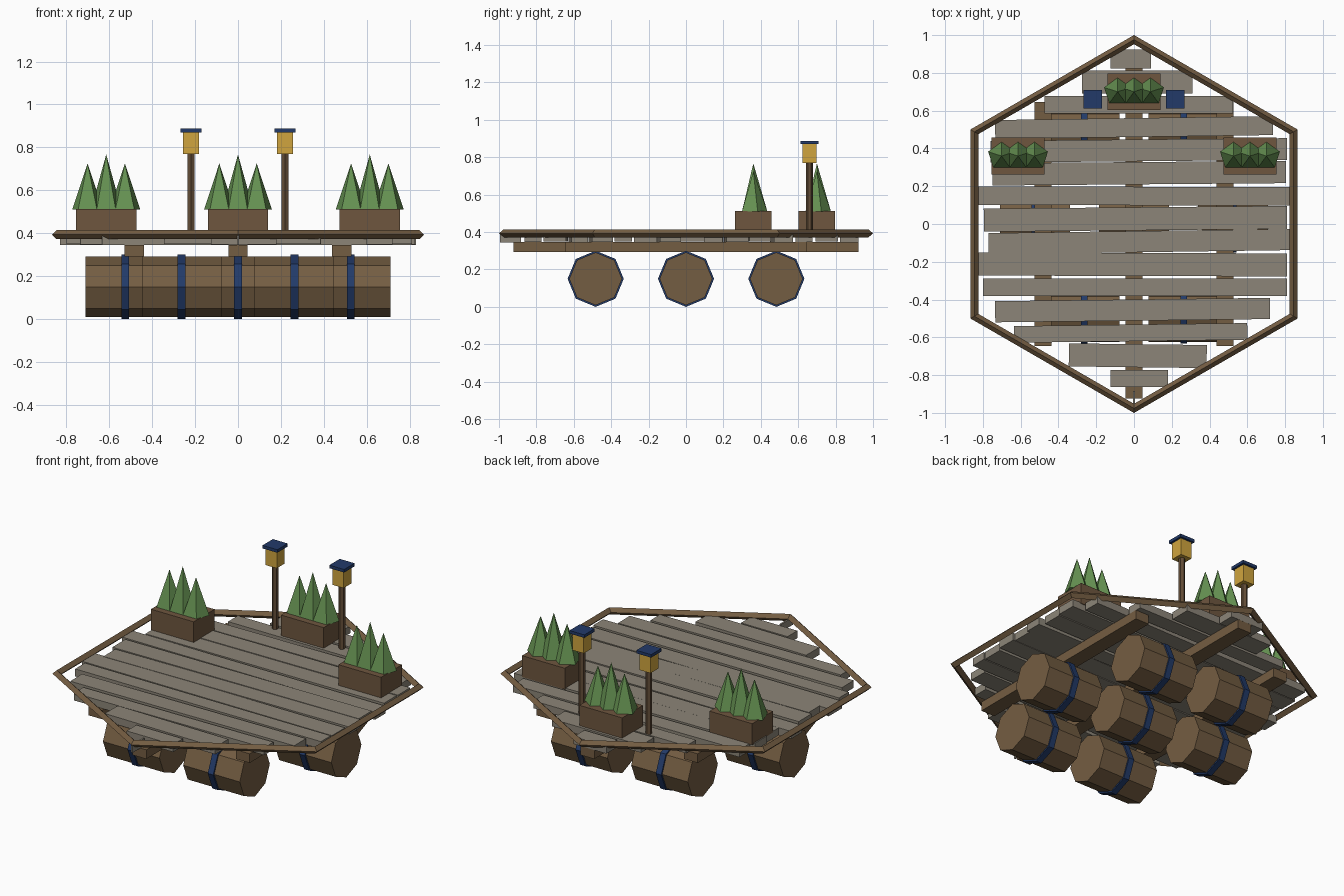
import bpy, bmesh, math
from mathutils import Matrix, Vector

if "Cube" in bpy.data.objects:
    bpy.data.objects.remove(bpy.data.objects["Cube"])


def material(name, r, g, b):
    m = bpy.data.materials.new(name)
    lin = lambda c: ((c / 255 + 0.055) / 1.055) ** 2.4
    m.diffuse_color = (lin(r), lin(g), lin(b), 1)
    m.use_nodes = True
    m.node_tree.nodes["Principled BSDF"].inputs["Base Color"].default_value = m.diffuse_color
    return m


DECK = material("weathered grey wood", 140, 133, 120)
WOOD = material("brown wood", 116, 93, 66)
PLANTER = material("planter brown", 110, 86, 63)
POST = material("post brown", 100, 78, 56)
NAVY = material("navy blue", 34, 58, 105)
GOLD = material("lantern gold", 208, 165, 62)
LEAF = material("leaf green", 102, 146, 82)


def finish(name, bm, mat):
    bmesh.ops.recalc_face_normals(bm, faces=bm.faces)
    me = bpy.data.meshes.new(name)
    bm.to_mesh(me)
    bm.free()
    ob = bpy.data.objects.new(name, me)
    me.materials.append(mat)
    bpy.context.collection.objects.link(ob)
    return ob


def box(name, loc, size, mat, rot_z=0.0, rot_x=0.0):
    bm = bmesh.new()
    bmesh.ops.create_cube(bm, size=1)
    bm.transform(Matrix.Translation(loc) @ Matrix.Rotation(rot_z, 4, 'Z')
                 @ Matrix.Rotation(rot_x, 4, 'X') @ Matrix.Diagonal((*size, 1)))
    return finish(name, bm, mat)


def cone(name, loc, r1, r2, depth, sides, mat, rot=Matrix()):
    bm = bmesh.new()
    bmesh.ops.create_cone(bm, cap_ends=True, segments=sides,
                          radius1=r1, radius2=r2, depth=depth)
    bm.transform(Matrix.Translation(loc) @ rot)
    return finish(name, bm, mat)


# seven floating barrels, each with a navy hoop, in rows of 2, 3, 2
LIE = Matrix.Rotation(math.pi / 2, 4, 'Y')
for y, xs in ((-0.483, (-0.263, 0.263)), (0, (-0.525, 0, 0.525)), (0.483, (-0.263, 0.263))):
    for x in xs:
        cone("barrel", (x, y, 0.15), 0.141, 0.141, 0.37, 8, WOOD, LIE)
        cone("barrel_hoop", (x, y, 0.15), 0.15, 0.15, 0.036, 8, NAVY, LIE)

# joists under the deck
for x, length in ((-0.483, 1.29), (0, 1.845), (0.483, 1.29)):
    box("joist", (x, 0, 0.319), (0.09, length, 0.054), WOOD)

# uneven deck planks from back to front: left end, right end, width, slope
PLANKS = ((-0.125, 0.09, 0.10, 0), (-0.275, 0.31, 0.122, 0),
          (-0.475, 0.525, 0.092, 0), (-0.735, 0.735, 0.10, 0.014),
          (-0.76, 0.81, 0.115, 0.009), (-0.75, 0.805, 0.118, 0.008),
          (-0.83, 0.83, 0.098, -0.003), (-0.795, 0.81, 0.122, 0.009),
          (-0.77, 0.825, 0.112, 0.014), (-0.83, 0.81, 0.122, -0.003),
          (-0.80, 0.81, 0.092, 0), (-0.735, 0.72, 0.112, 0.012),
          (-0.635, 0.60, 0.088, 0.013), (-0.345, 0.385, 0.122, -0.012),
          (-0.125, 0.18, 0.092, 0), (-0.005, 0.005, 0.112, 0))
for i, (x0, x1, w, slope) in enumerate(PLANKS):
    lift = 0.002 * ((i * 2) % 3 - 1)
    box("deck_plank", ((x0 + x1) / 2, 0.873 - 0.1208 * i, 0.369 + lift),
        (x1 - x0, w, 0.044), DECK, slope)

# hexagonal rim rail with a diamond section
bm = bmesh.new()
rings = []
for i in range(6):
    a = math.radians(90 + 60 * i)
    d = Vector((math.cos(a), math.sin(a), 0))
    rings.append([bm.verts.new(d * (0.976 + dr) + Vector((0, 0, 0.393 + dz)))
                  for dr, dz in ((0.0242, 0), (0, 0.021), (-0.0242, 0), (0, -0.021))])
for i in range(6):
    p, q = rings[i], rings[(i + 1) % 6]
    for j in range(4):
        k = (j + 1) % 4
        bm.faces.new((p[j], p[k], q[k], q[j]))
finish("rim_rail", bm, WOOD)

# planters with three five-sided shrubs each
for px, py in ((-0.614, 0.36), (0, 0.70), (0.614, 0.36)):
    box("planter", (px, py, 0.45), (0.28, 0.195, 0.126), PLANTER)
    for dx, h in ((-0.087, 0.215), (0, 0.257), (0.087, 0.215)):
        cone("shrub", (px + dx, py, 0.51 + h / 2), 0.075, 0, h, 5, LEAF)

# two lantern posts
for x in (-0.219, 0.219):
    cone("lantern_post", (x, 0.66, 0.58), 0.018, 0.018, 0.40, 6, POST)
    box("lantern", (x, 0.66, 0.82), (0.073, 0.073, 0.10), GOLD)
    box("lantern_cap", (x, 0.66, 0.879), (0.097, 0.097, 0.018), NAVY)
